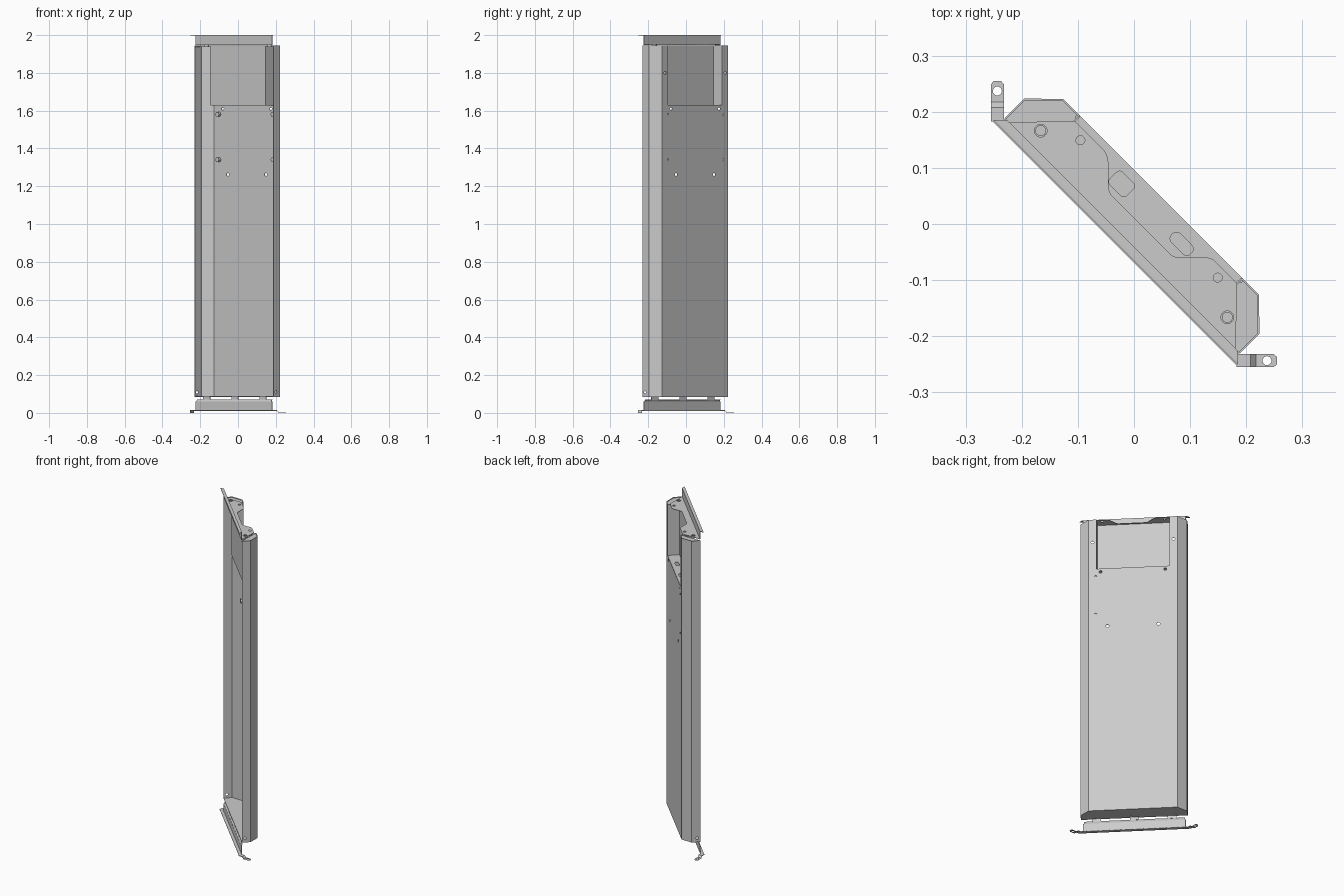
import bpy, bmesh, math
from mathutils import Vector

if "Cube" in bpy.data.objects:
    bpy.data.objects.remove(bpy.data.objects["Cube"])

T = 0.003          # sheet thickness
R2 = math.sqrt(2)


# Everything is drawn with the panel along local x, then turned 45 degrees.
def make(name, bm):
    bmesh.ops.recalc_face_normals(bm, faces=bm.faces)
    me = bpy.data.meshes.new(name)
    bm.to_mesh(me)
    bm.free()
    ob = bpy.data.objects.new(name, me)
    ob.rotation_euler.z = -math.pi / 4
    bpy.context.collection.objects.link(ob)
    return ob


def add_prism(bm, pts, direction):
    vs = [bm.verts.new(p) for p in pts]
    f = bm.faces.new(vs)
    ext = bmesh.ops.extrude_face_region(bm, geom=[f], use_keep_orig=True)
    top = [g for g in ext['geom'] if isinstance(g, bmesh.types.BMVert)]
    bmesh.ops.translate(bm, verts=top, vec=Vector(direction))


def plate(name, pts, z, t=T):
    bm = bmesh.new()
    add_prism(bm, [(u, v, z) for u, v in pts], (0, 0, t))
    return make(name, bm)


def ribbon(name, rows):
    """Folded sheet from matching pairs of points, given thickness."""
    bm = bmesh.new()
    pairs = [(bm.verts.new(a), bm.verts.new(b)) for a, b in rows]
    for (a, b), (c, d) in zip(pairs, pairs[1:]):
        bm.faces.new((a, c, d, b))
    ob = make(name, bm)
    m = ob.modifiers.new("thickness", 'SOLIDIFY')
    m.thickness, m.offset, m.use_even_offset = T, 0, True
    return ob


def wall(name, pts, z0, z1):
    return ribbon(name, [((u, v, z0), (u, v, z1)) for u, v in pts])


def bake(ob):
    bpy.context.view_layer.update()
    dg = bpy.context.evaluated_depsgraph_get()
    me = bpy.data.meshes.new_from_object(ob.evaluated_get(dg))
    ob.modifiers.clear()
    ob.data = me


def cut(ob, shapes):
    """shapes: (axis, a, b, depth centre, width, height, corner radius)"""
    bm = bmesh.new()
    for axis, a, b, c, w, h, r in shapes:
        ring = []
        for k, (sx, sy) in enumerate([(1, 1), (-1, 1), (-1, -1), (1, -1)]):
            for i in range(5):
                t = math.pi / 2 * (k + i / 4)
                ring.append((a + sx * (w / 2 - r) + r * math.cos(t),
                             b + sy * (h / 2 - r) + r * math.sin(t)))
        d = 0.015
        place = {'x': lambda p, q: (c - d, p, q), 'y': lambda p, q: (p, c - d, q),
                 'z': lambda p, q: (p, q, c - d)}[axis]
        step = {'x': (2 * d, 0, 0), 'y': (0, 2 * d, 0), 'z': (0, 0, 2 * d)}[axis]
        add_prism(bm, [place(p, q) for p, q in ring], step)
    bmesh.ops.remove_doubles(bm, verts=bm.verts, dist=1e-5)
    tool = make("cutter", bm)
    tool.hide_render = True
    m = ob.modifiers.new("holes", 'BOOLEAN')
    m.operation, m.solver, m.object = 'DIFFERENCE', 'EXACT', tool
    bake(ob)
    bpy.data.objects.remove(tool)


def hole(axis, a, b, c, r):
    return (axis, a, b, c, 2 * r, 2 * r, r * 0.999)


def both(pts):
    """Complete a left half outline with its mirror image."""
    return pts + [(-u, v) for u, v in reversed(pts)]


# Column shell: folded back sheet with chamfered corners, window and holes
half = [(-0.295, -0.03), (-0.295, 0.019), (-0.246, 0.067)]
shell = wall("column_shell", both(half), 0.085, 1.945)
cuts = [('y', 0, 1.80, 0.067, 0.41, 0.34, 0.001)]
for s in (-1, 1):
    for u, z, r in [(0.225, 1.80, 0.008), (0.18, 1.61, 0.008), (0.207, 1.58, 0.007),
                    (0.207, 1.34, 0.007), (0.142, 1.262, 0.009)]:
        cuts.append(hole('y', s * u, z, 0.067, r))
    cuts.append(hole('x', -0.012, 0.11, s * 0.295, 0.008))
cut(shell, cuts)

# Column floor
plate("column_floor", both([(-0.294, -0.03), (-0.294, 0.018), (-0.245, 0.066)]), 0.086)

# Nuts on the inside of the back sheet
for s in (-1, 1):
    for z in (1.34, 1.58):
        bm = bmesh.new()
        add_prism(bm, [(s * 0.207 + 0.014 * math.cos(i * math.pi / 3), 0.066,
                        z + 0.014 * math.sin(i * math.pi / 3)) for i in range(6)],
                  (0, -0.016, 0))
        make("nut", bm)

# Recessed box behind the window, with a slotted shelf
wall("recess_walls", both([(-0.205, 0.067), (-0.205, 0.0)]), 1.63, 1.945)
shelf = plate("recess_shelf", both([(-0.205, 0.0), (-0.205, 0.067)]), 1.628)
cut(shelf, [('z', -0.066, 0.035, 1.63, 0.042, 0.032, 0.008),
            ('z', 0.085, 0.035, 1.63, 0.048, 0.022, 0.010)])

# Corner caps closing the top of the folded corners
for s in (-1, 1):
    plate("corner_cap", [(s * u, v) for u, v in
          [(-0.286, -0.03), (-0.205, 0.055), (-0.21, 0.066), (-0.246, 0.066),
           (-0.294, 0.019), (-0.294, -0.03)]], 1.938)

# Top bracket: notched lower plate, upright web, front flange
top = plate("top_plate", [(-0.286, -0.03), (-0.205, 0.055), (-0.128, 0.055),
                          (-0.115, 0.050), (-0.076, 0.012), (-0.066, 0.008),
                          (0.087, 0.008), (0.097, 0.012), (0.132, 0.049),
                          (0.144, 0.055), (0.205, 0.055), (0.286, -0.03)], 1.947)
cut(top, [hole('z', s * u, v, 1.948, r) for s in (-1, 1)
          for u, v, r in [(0.235, 0.0, 0.009), (0.173, 0.038, 0.008)]])
wall("top_web", [(-0.285, -0.03), (0.285, -0.03)], 1.948, 1.999)
plate("top_flange", both([(-0.308, -0.046), (-0.290, -0.029)]), 2.0 - T)

# Raised collars around the outer plate holes
for s in (-1, 1):
    ring = [(s * 0.235 + 0.0105 * math.cos(i * math.pi / 10),
             0.0105 * math.sin(i * math.pi / 10)) for i in range(21)]
    wall("hole_collar", ring, 1.938, 1.953)

# Bottom bracket: front flange, upright web and hook tabs
plate("bottom_flange", both([(-0.311, -0.049), (-0.293, -0.029)]), 0.011)
wall("bottom_web", [(-0.285, -0.03), (0.285, -0.03)], 0.012, 0.06)
ribbon("bottom_ledge", [((-0.28, v, z), (0.28, v, z)) for v, z in
                        [(-0.03, 0.06), (-0.024, 0.07)]])
for u in (-0.21, 0, 0.21):
    ribbon("hook_tab", [((u - 0.025, v, z), (u + 0.025, v, z)) for v, z in
                        [(-0.024, 0.068), (-0.024, 0.087), (-0.012, 0.087)]])


# Stepped foot tabs with bolt holes at each end
def uv(x, y):
    return (x - y) / R2, (x + y) / R2


for s in (-1, 1):
    rows = []
    for y, z in [(0.183, 0.0125), (0.207, 0.0125), (0.217, 0.0015), (0.249, 0.0015)]:
        rows.append([(-s * uv(x, y)[0], uv(x, y)[1], z) for x in (-0.255, -0.232)])
    y = 0.255
    rows.append([(-s * uv(x, y)[0], uv(x, y)[1], 0.0015) for x in (-0.250, -0.237)])
    foot = ribbon("foot_tab", rows)
    u, v = uv(-0.2435, 0.237)
    cut(foot, [hole('z', -s * u, v, 0.0015, 0.008)])
